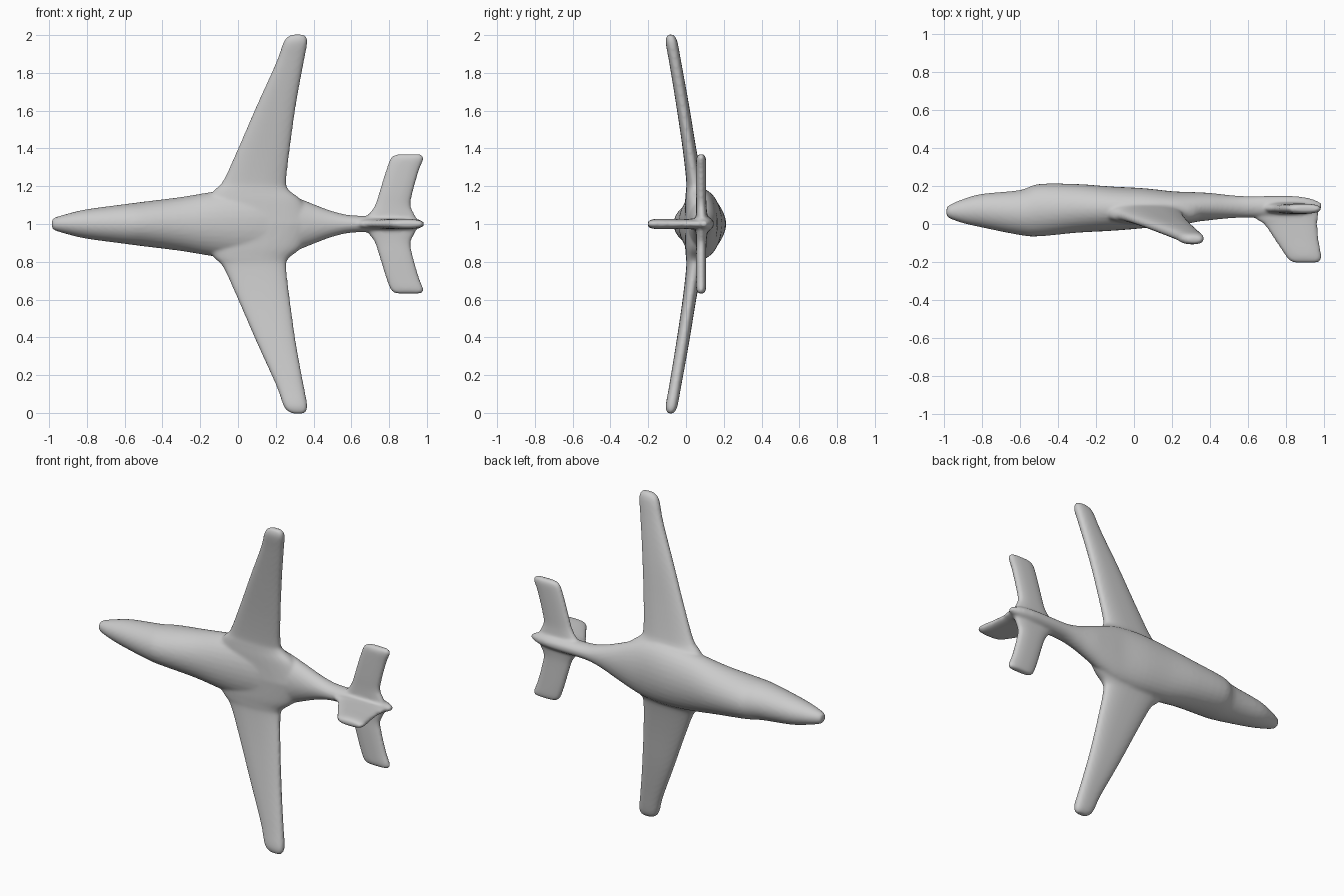
import bpy, bmesh, math
from mathutils import Vector

SIDES = 32


def catmull(a, b, c, d, t):
    return 0.5 * (2 * b + (c - a) * t + (2 * a - 5 * b + 4 * c - d) * t * t
                  + (3 * b - a - 3 * c + d) * t ** 3)


def loft(bm, rows, place, steps=4, power=1.0):
    """Closed skin through oval sections; place(row) gives centre and two half axes."""
    fine = []
    for i in range(len(rows) - 1):
        quad = [rows[max(0, min(len(rows) - 1, i + k))] for k in (-1, 0, 1, 2)]
        for s in range(steps):
            fine.append([catmull(*v, s / steps) for v in zip(*quad)])
    fine.append(rows[-1])
    rings = []
    for row in fine:
        c, u, v = (Vector(p) for p in place(row))
        ring = []
        for k in range(SIDES):
            a = math.tau * k / SIDES
            cu = math.copysign(abs(math.cos(a)) ** power, math.cos(a))
            sv = math.copysign(abs(math.sin(a)) ** power, math.sin(a))
            ring.append(bm.verts.new(c + u * cu + v * sv))
        rings.append(ring)
    for r0, r1 in zip(rings, rings[1:]):
        for k in range(SIDES):
            n = (k + 1) % SIDES
            bm.faces.new((r0[k], r0[n], r1[n], r1[k]))
    bm.faces.new(rings[0][::-1])
    bm.faces.new(rings[-1])


bm = bmesh.new()

# Fuselage: x, y low, y high, half width
body = [(-0.985, 0.045, 0.085, 0.02), (-0.97, 0.03, 0.10, 0.034), (-0.9, 0.005, 0.13, 0.055),
        (-0.8, -0.018, 0.158, 0.078), (-0.6, -0.058, 0.178, 0.105), (-0.5, -0.065, 0.21, 0.118),
        (-0.3, -0.046, 0.21, 0.143), (-0.12, -0.036, 0.197, 0.172), (0.05, -0.022, 0.188, 0.185),
        (0.2, -0.004, 0.172, 0.175), (0.3, 0.008, 0.168, 0.145), (0.4, 0.02, 0.163, 0.105),
        (0.5, 0.03, 0.152, 0.068), (0.6, 0.034, 0.146, 0.046), (0.75, 0.035, 0.148, 0.043),
        (0.85, 0.04, 0.146, 0.04), (0.93, 0.055, 0.133, 0.032), (0.985, 0.08, 0.11, 0.012)]
loft(bm, body, lambda r: ((r[0], (r[1] + r[2]) / 2, 1),
                          (0, (r[2] - r[1]) / 2, 0), (0, 0, r[3])))

# Wings: distance out, leading x, trailing x, y centre, half thickness
wing = [(0.0, -0.2, 0.40, 0.075, 0.085), (0.12, -0.17, 0.34, 0.065, 0.07),
        (0.18, -0.125, 0.27, 0.052, 0.052), (0.23, -0.078, 0.256, 0.044, 0.043),
        (0.4, 0.0, 0.275, 0.018, 0.036), (0.63, 0.1, 0.307, -0.018, 0.034),
        (0.85, 0.2, 0.347, -0.056, 0.032), (0.95, 0.236, 0.366, -0.074, 0.032),
        (0.985, 0.256, 0.364, -0.079, 0.026), (1.003, 0.285, 0.35, -0.082, 0.014)]

# Tailplane, same columns
tail = [(0.0, 0.64, 0.96, 0.085, 0.035), (0.05, 0.69, 0.935, 0.083, 0.03),
        (0.1, 0.725, 0.914, 0.081, 0.027), (0.17, 0.748, 0.926, 0.08, 0.027),
        (0.28, 0.782, 0.957, 0.08, 0.027), (0.34, 0.804, 0.981, 0.08, 0.026),
        (0.36, 0.82, 0.98, 0.08, 0.021), (0.369, 0.842, 0.965, 0.08, 0.012)]

for rows in (wing, tail):
    for side in (1, -1):
        loft(bm, rows, lambda r: (((r[1] + r[2]) / 2, r[3], 1 + side * r[0]),
                                  ((r[2] - r[1]) / 2, 0, 0), (0, r[4], 0)), power=0.8)

# Fin: y, leading x, trailing x, half thickness
fin = [(0.1, 0.58, 0.975, 0.03), (0.03, 0.635, 0.967, 0.028), (-0.0, 0.682, 0.963, 0.027),
       (-0.08, 0.738, 0.97, 0.027), (-0.15, 0.785, 0.982, 0.027),
       (-0.185, 0.81, 0.983, 0.023), (-0.203, 0.838, 0.968, 0.012)]
loft(bm, fin, lambda r: (((r[1] + r[2]) / 2, r[0], 1),
                         ((r[2] - r[1]) / 2, 0, 0), (0, 0, r[3])), power=0.8)

bmesh.ops.recalc_face_normals(bm, faces=bm.faces)
mesh = bpy.data.meshes.new("airframe")
bm.to_mesh(mesh)
bm.free()
plane = bpy.data.objects.new("airframe", mesh)
bpy.context.collection.objects.link(plane)

# Fuse the parts into one skin and soften the joints
fuse = plane.modifiers.new("fuse", 'REMESH')
fuse.mode = 'VOXEL'
fuse.voxel_size = 0.009
fuse.use_smooth_shade = True
soft = plane.modifiers.new("soften", 'SMOOTH')
soft.factor = 0.5
soft.iterations = 6
